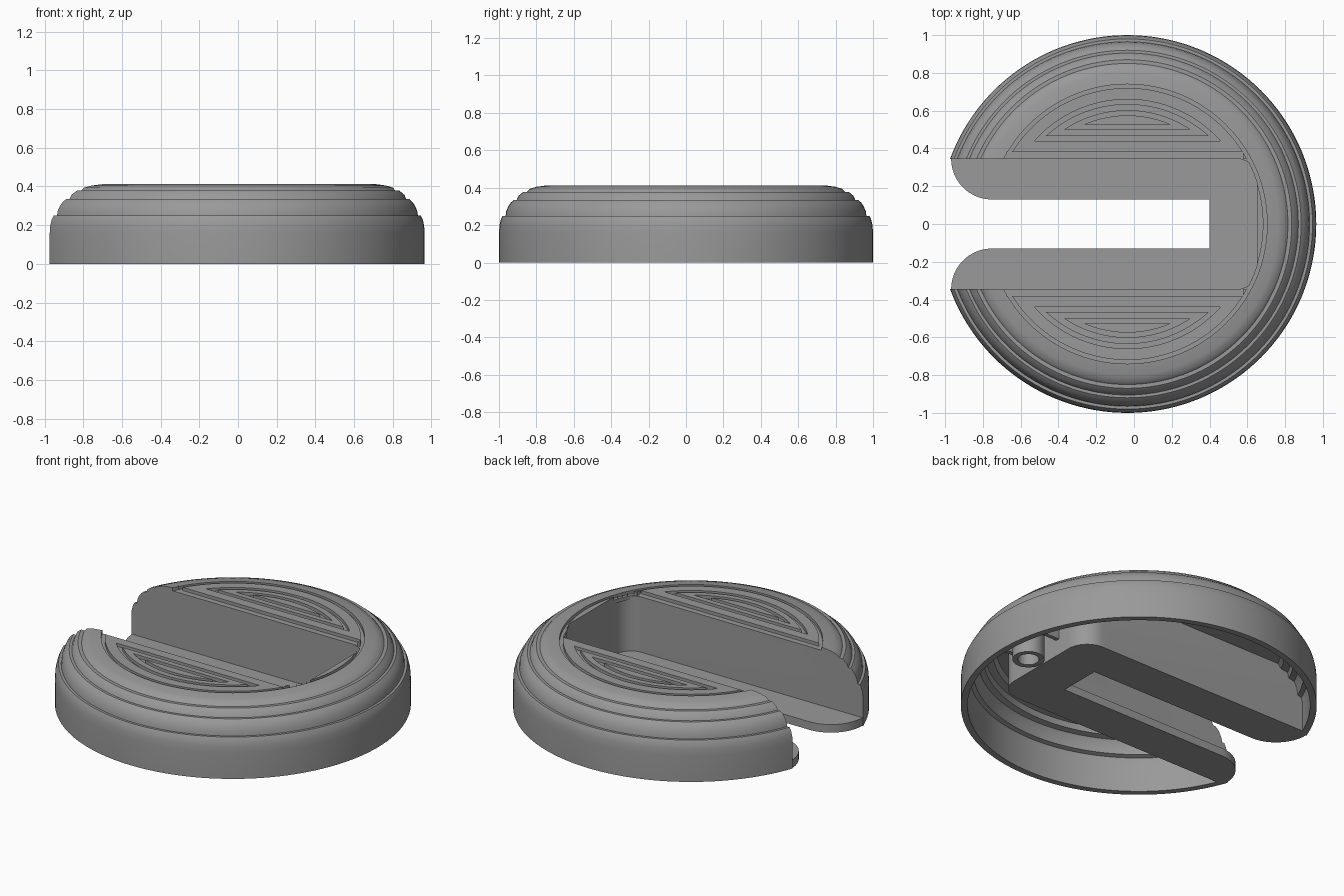
import bpy, bmesh, math

if "Cube" in bpy.data.objects:
    bpy.data.objects.remove(bpy.data.objects["Cube"])

CX = -0.035          # axis of the round shell
WALL_Y = 0.345       # half width of the open channel
END_X = 0.65         # closed end of the channel

grey = bpy.data.materials.new("mid_grey")
grey.diffuse_color = (0.32, 0.32, 0.32, 1)
grey.use_nodes = True
grey.node_tree.nodes["Principled BSDF"].inputs["Base Color"].default_value = grey.diffuse_color


def finish(name, bm):
    bmesh.ops.recalc_face_normals(bm, faces=bm.faces)
    me = bpy.data.meshes.new(name)
    bm.to_mesh(me)
    bm.free()
    ob = bpy.data.objects.new(name, me)
    bpy.context.collection.objects.link(ob)
    me.materials.append(grey)
    return ob


def lathe(name, profile, cx=CX, cy=0.0, n=144):
    """Spin a closed (radius, z) outline around a vertical axis."""
    bm = bmesh.new()
    rings = []
    for i in range(n):
        a = 2 * math.pi * i / n
        rings.append([bm.verts.new((cx + r * math.cos(a), cy + r * math.sin(a), z))
                      for r, z in profile])
    m = len(profile)
    for i in range(n):
        p, q = rings[i], rings[(i + 1) % n]
        for j in range(m):
            k = (j + 1) % m
            bm.faces.new((p[j], q[j], q[k], p[k]))
    return finish(name, bm)


def prism(name, pts, z0, z1):
    bm = bmesh.new()
    face = bm.faces.new([bm.verts.new((x, y, z0)) for x, y in pts])
    top = bmesh.ops.extrude_face_region(bm, geom=[face])
    bmesh.ops.translate(bm, vec=(0, 0, z1 - z0),
                        verts=[v for v in top["geom"] if isinstance(v, bmesh.types.BMVert)])
    return finish(name, bm)


def ring_prism(name, outer, inner, z0, z1):
    """Closed band between two matching outlines."""
    bm = bmesh.new()
    loops = [[bm.verts.new((x, y, z)) for x, y in pts]
             for pts, z in ((outer, z0), (outer, z1), (inner, z1), (inner, z0))]
    n = len(outer)
    for k in range(4):
        a, b = loops[k], loops[(k + 1) % 4]
        for i in range(n):
            j = (i + 1) % n
            bm.faces.new((a[i], a[j], b[j], b[i]))
    return finish(name, bm)


def boolean(ob, tool, op):
    mod = ob.modifiers.new("cut", 'BOOLEAN')
    mod.operation, mod.object, mod.solver = op, tool, 'EXACT'
    bpy.context.view_layer.objects.active = ob
    bpy.ops.object.modifier_apply(modifier=mod.name)
    bpy.data.objects.remove(tool)


def box(name, x0, x1, y0, y1, z0, z1):
    return prism(name, [(x0, y0), (x1, y0), (x1, y1), (x0, y1)], z0, z1)


def segment(r, chord, side, n=40):
    """Circular segment beyond a chord, on one side of the channel."""
    a0 = math.asin(chord / r)
    return [(CX + r * math.cos(a), side * r * math.sin(a))
            for a in (a0 + (math.pi - 2 * a0) * i / n for i in range(n + 1))]


def mirrored(half):
    return half + [(x, -y) for x, y in reversed(half)]


def opening(left):
    """Top opening: straight sides, corners following the top ring."""
    r = 0.72
    a0 = math.asin(WALL_Y / r)
    a1 = math.acos((END_X - CX) / r)
    return mirrored([(left, WALL_Y)] + [(CX + r * math.cos(a), r * math.sin(a)) for a in
                                        (a0 + (a1 - a0) * i / 8 for i in range(9))])


def channel(off, left, fillet=0.105):
    """Channel path with rounded corners at the closed end."""
    cx, cy, r = END_X - fillet, WALL_Y - fillet, fillet + off
    return mirrored([(left, WALL_Y + off)] + [(cx + r * math.sin(t), cy + r * math.cos(t)) for t in
                                              (math.pi / 2 * i / 10 for i in range(11))])


# Stepped outer outline, top ring groove, then the hollow inside
outside = [(1.0, 0), (1.0, 0.16), (0.997, 0.20), (0.99, 0.23), (0.98, 0.25), (0.965, 0.25),
           (0.961, 0.275), (0.95, 0.30), (0.937, 0.32), (0.92, 0.335), (0.905, 0.335),
           (0.895, 0.357), (0.87, 0.378), (0.85, 0.378), (0.835, 0.394), (0.80, 0.405),
           (0.74, 0.413), (0.74, 0.393), (0.72, 0.393), (0.72, 0.413), (0.02, 0.413)]
inside = [(0.02, 0.37), (0.80, 0.37), (0.82, 0.345), (0.862, 0.338), (0.872, 0.305),
          (0.905, 0.297), (0.924, 0.267), (0.93, 0.22), (0.955, 0.212), (0.962, 0.18), (0.962, 0)]
shell = lathe("round_shell", outside + inside)
boolean(shell, prism("channel_cutter", opening(-1.3), -0.1, 0.6), 'DIFFERENCE')

# Decorative grooves on both halves of the top
for side in (1, -1):
    y0, y1 = sorted((side * 0.33, side * 0.38))
    boolean(shell, box("strip_cutter", -0.675, 0.578, y0, y1, 0.393, 0.5), 'DIFFERENCE')
    for r, chord in ((0.66, 0.44), (0.60, 0.50)):
        boolean(shell, ring_prism("groove_cutter", segment(r, chord, side),
                                  segment(r - 0.025, chord + 0.027, side), 0.393, 0.5), 'DIFFERENCE')

# Channel walls, trimmed to the shell outline
walls = prism("channel_wall", channel(0, -1.3) + channel(0.03, -1.3)[::-1], -0.1, 0.391)
boolean(walls, lathe("trim", outside + [(0.02, 0)]), 'INTERSECT')

# Channel floor with a long slot and rounded tabs
R = 0.215
tab = [(-0.753 - R * math.sin(t), WALL_Y - R * math.cos(t))
       for t in (math.pi / 2 * i / 16 for i in range(17))]
half = [(0.40, WALL_Y - R)] + tab
core = channel(0.005, -0.96)[1:-1]
floor = prism("channel_floor", half + core + [(x, -y) for x, y in reversed(half)], 0, 0.05)

# Hollow post and ribs under the closed end
post = lathe("hollow_post", [(0.09, 0.0), (0.09, 0.335), (0.06, 0.335), (0.06, 0.0)],
             cx=0.775, n=32)
for side, label in ((1, "back"), (-1, "front")):
    y0, y1 = sorted((side * 0.13, side * 0.155))
    box(label + "_rib", 0.66, 0.87, y0, y1, 0.10, 0.33)

# Smooth the round faces and keep the steps sharp
for ob in (shell, walls, floor, post):
    bpy.ops.object.select_all(action='DESELECT')
    ob.select_set(True)
    bpy.context.view_layer.objects.active = ob
    bpy.ops.object.shade_smooth_by_angle(angle=math.radians(30))
